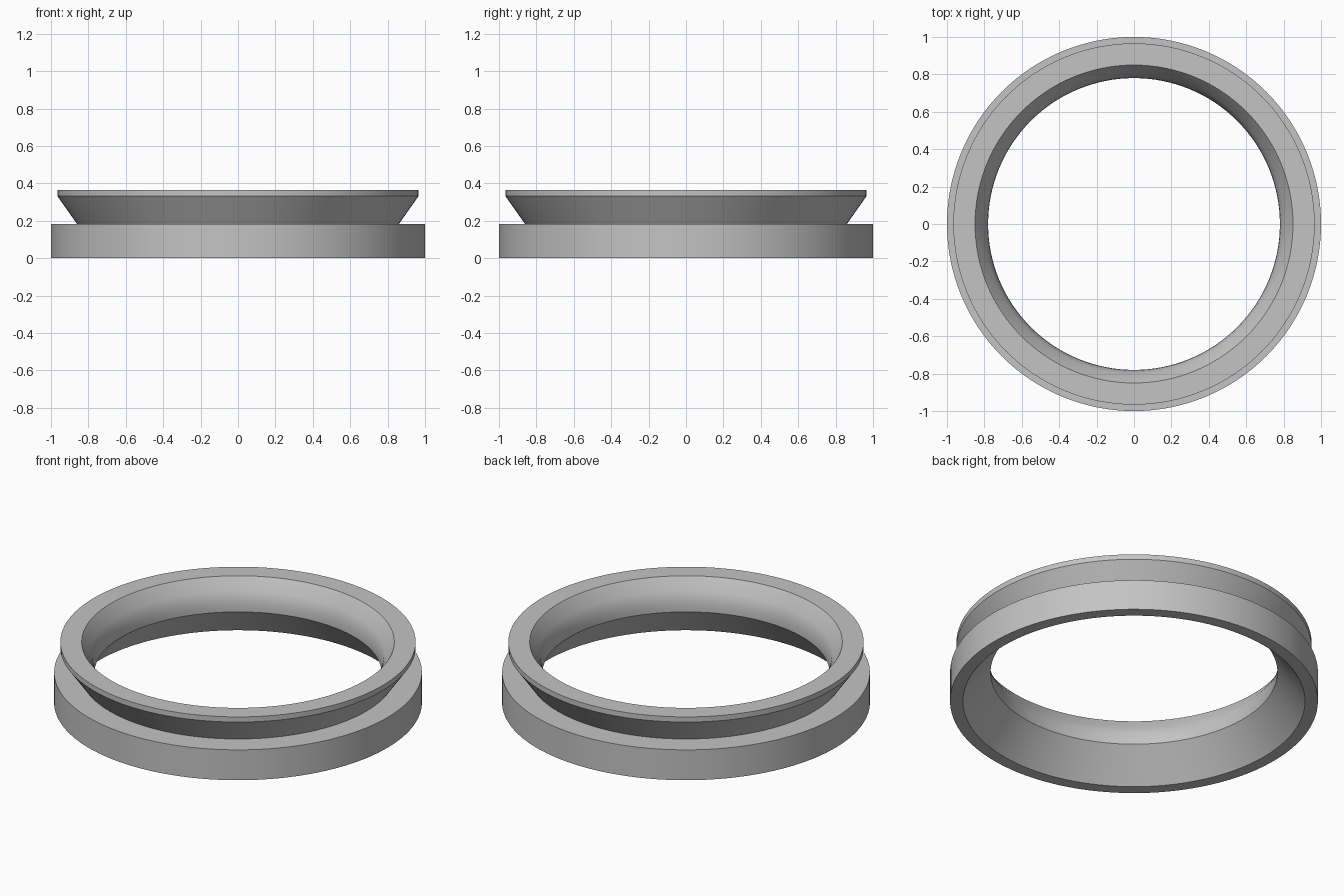
import bpy
import bmesh
import math

cube = bpy.data.objects.get("Cube")
if cube:
    bpy.data.objects.remove(cube, do_unlink=True)

SEGMENTS = 128


def make_material(name, rgb):
    mat = bpy.data.materials.new(name)
    color = (*rgb, 1.0)
    mat.diffuse_color = color
    mat.use_nodes = True
    mat.node_tree.nodes["Principled BSDF"].inputs["Base Color"].default_value = color
    return mat


def lathe(name, profile, mat):
    """Revolve a closed (radius, height) profile around z."""
    bm = bmesh.new()
    rings = []
    for i in range(SEGMENTS):
        a = math.tau * i / SEGMENTS
        rings.append([bm.verts.new((r * math.cos(a), r * math.sin(a), z))
                      for r, z in profile])
    n = len(profile)
    for i, ring in enumerate(rings):
        following = rings[(i + 1) % SEGMENTS]
        for j in range(n):
            k = (j + 1) % n
            bm.faces.new((ring[j], following[j], following[k], ring[k]))
    bmesh.ops.recalc_face_normals(bm, faces=bm.faces)
    mesh = bpy.data.meshes.new(name)
    bm.to_mesh(mesh)
    bm.free()
    mesh.materials.append(mat)
    obj = bpy.data.objects.new(name, mesh)
    bpy.context.collection.objects.link(obj)
    bpy.ops.object.select_all(action='DESELECT')
    obj.select_set(True)
    bpy.context.view_layer.objects.active = obj
    bpy.ops.object.shade_smooth_by_angle(angle=math.radians(30))
    return obj


grey = make_material("light grey", (0.55, 0.55, 0.55))

# Outer band, groove and flared lip
outside = [(0.93, 0), (1, 0), (1, 0.182), (0.86, 0.182),
           (0.966, 0.333), (0.966, 0.364)]
# Inner lip, soft throat and flared underside
inside = [(0.85, 0.364), (0.803, 0.295), (0.79, 0.265),
          (0.783, 0.235), (0.78, 0.205), (0.78, 0.18)]

lathe("flanged_ring", outside + inside, grey)
